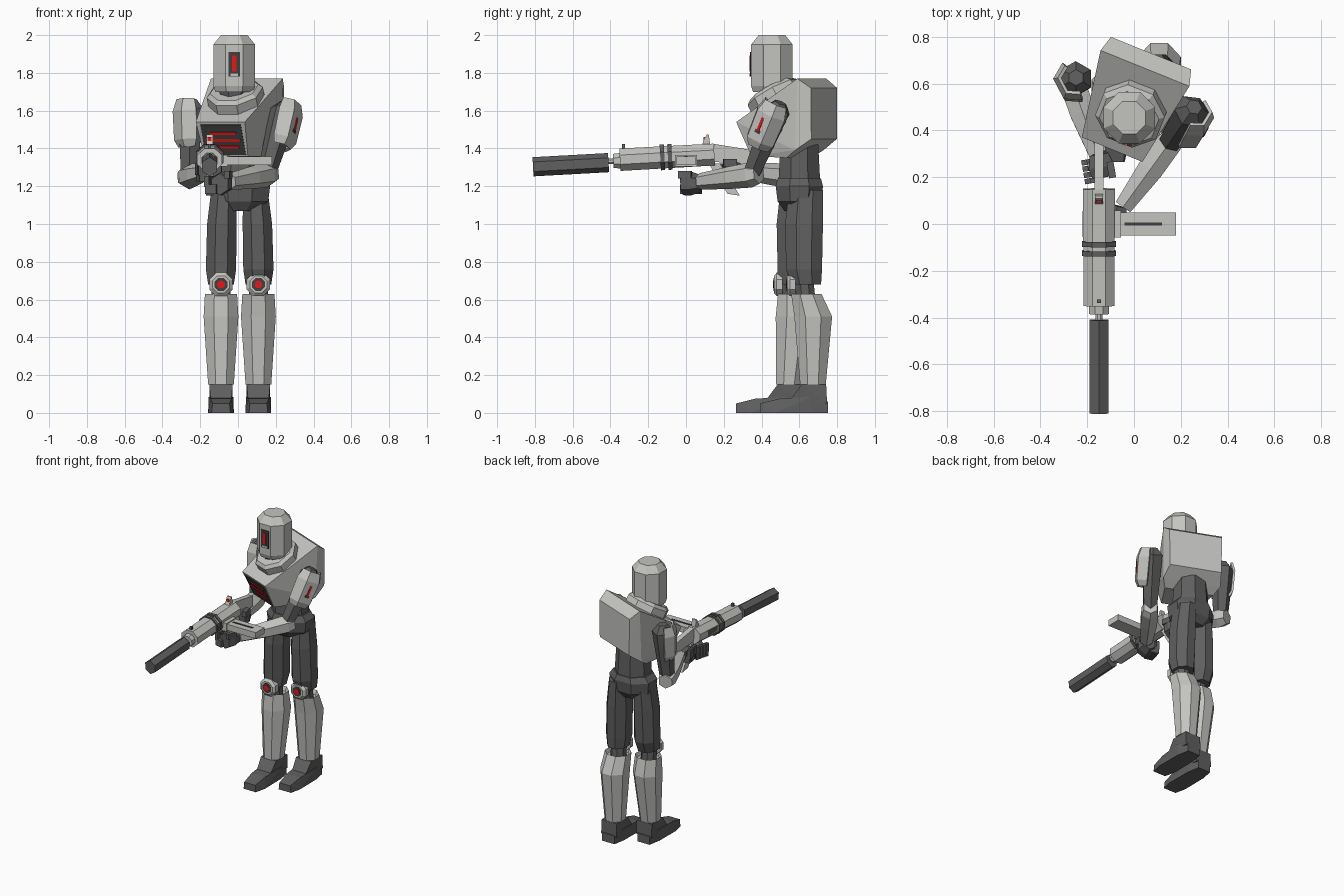
import bpy, bmesh, math
from mathutils import Vector, Matrix

if "Cube" in bpy.data.objects:
    bpy.data.objects.remove(bpy.data.objects["Cube"])


def material(name, col):
    m = bpy.data.materials.new(name)
    m.diffuse_color = (*col, 1)
    m.use_nodes = True
    m.node_tree.nodes["Principled BSDF"].inputs["Base Color"].default_value = m.diffuse_color
    return m


LIGHT = material("light_grey", (0.55, 0.55, 0.53))
DARK = material("dark_grey", (0.115, 0.115, 0.115))
BLACK = material("slot_grey", (0.05, 0.05, 0.05))
RED = material("red", (0.75, 0.01, 0.01))


def finish(name, bm, mat):
    bmesh.ops.recalc_face_normals(bm, faces=bm.faces)
    me = bpy.data.meshes.new(name)
    bm.to_mesh(me)
    bm.free()
    me.materials.append(mat)
    ob = bpy.data.objects.new(name, me)
    bpy.context.collection.objects.link(ob)
    return ob


def hull(name, pts, mat):
    """Convex solid around a few corner points."""
    bm = bmesh.new()
    for p in pts:
        bm.verts.new(p)
    bmesh.ops.convex_hull(bm, input=bm.verts)
    bmesh.ops.dissolve_limit(bm, angle_limit=0.02, verts=bm.verts, edges=bm.edges)
    return finish(name, bm, mat)


def box(name, c, s, mat, rot=Matrix.Identity(3)):
    return hull(name, [Vector(c) + rot @ Vector((i * s[0] / 2, j * s[1] / 2, k * s[2] / 2))
                       for i in (-1, 1) for j in (-1, 1) for k in (-1, 1)], mat)


def frame(w):
    w = Vector(w).normalized()
    u = Vector((1, 0, 0)) if abs(w.z) > 0.9 else w.cross(Vector((0, 0, 1))).normalized()
    u = (u - w * u.dot(w)).normalized()
    return u, w.cross(u), w


def tube(name, rings, mat, n=8, axis=None):
    """Faceted loft through rings (x, y, z, half width, half depth)."""
    u, v, w = frame(axis or Vector(rings[-1][:3]) - Vector(rings[0][:3]))
    bm, loops = bmesh.new(), []
    for x, y, z, a, b in rings:
        loop = []
        for i in range(n):
            t = math.tau * (i + 0.5) / n
            k = 1 / math.cos(math.pi / n)
            loop.append(bm.verts.new(Vector((x, y, z)) + u * a * k * math.cos(t) + v * b * k * math.sin(t)))
        loops.append(loop)
    for p, q in zip(loops, loops[1:]):
        for i in range(n):
            bm.faces.new((p[i], p[(i + 1) % n], q[(i + 1) % n], q[i]))
    bm.faces.new(loops[0])
    bm.faces.new(loops[-1])
    return finish(name, bm, mat)


UP = (0, 0, 1)

# head with visor
HX, HY = -0.02, 0.455
tube("head", [(HX, HY, 1.70, 0.10, 0.10), (HX, HY, 1.73, 0.11, 0.11),
              (HX, HY, 1.95, 0.11, 0.11), (HX, HY, 2.0, 0.07, 0.07)], LIGHT, axis=UP)
box("visor_slot", (HX, 0.344, 1.845), (0.062, 0.008, 0.13), BLACK)
box("visor_light", (HX, 0.340, 1.85), (0.022, 0.008, 0.085), RED)
box("visor_sill", (HX, 0.340, 1.79), (0.04, 0.008, 0.016), LIGHT)
tube("neck", [(-0.01, 0.48, 1.6, 0.08, 0.08), (HX, HY, 1.74, 0.08, 0.08)], DARK, axis=UP)
n = Vector((-0.18, -0.46, 0.87))
rings = []
for h, r in ((-0.03, 0.14), (0.03, 0.14), (0.05, 0.12)):
    p = Vector((-0.012, 0.475, 1.67)) + n * h
    rings.append((p.x, p.y, p.z, r, r))
tube("collar", rings, LIGHT, axis=n)


# torso, turned to one side
TURN = Matrix.Rotation(math.radians(-22), 3, 'Z')


def chest(u, v, z):
    return Vector((0, 0.55, 0)) + TURN @ Vector((u, v, z))


profile = [(-0.25, 1.54, 0.14), (-0.17, 1.36, 0.125), (0.05, 1.35, 0.17), (0.11, 1.39, 0.20),
           (0.195, 1.45, 0.18), (0.195, 1.72, 0.185), (0.125, 1.77, 0.205)]
hull("torso", [chest(s * w, v, z) for v, z, w in profile for s in (-1, 1)], LIGHT)


def chest_plate(name, t0, t1, u0, u1, thick, mat):
    pts = []
    for t in (t0, t1):
        for u in (u0, u1):
            for d in (-0.002, thick):
                pts.append(chest(u, -0.25 + 0.08 * t - 0.914 * d, 1.54 - 0.18 * t - 0.406 * d))
    hull(name, pts, mat)


chest_plate("chest_grille", 0.08, 0.96, -0.115, 0.115, 0.003, BLACK)
for i, (t, a, b) in enumerate(((0.33, -0.07, 0.08), (0.53, -0.10, 0.10), (0.73, -0.05, 0.085))):
    chest_plate(f"chest_light_{i}", t - 0.04, t + 0.04, a, b, 0.007, RED)

# waist and pelvis
tube("waist", [(0.01, 0.60, 1.42, 0.11, 0.10), (0.01, 0.60, 1.23, 0.12, 0.11)], DARK, axis=UP)
tube("pelvis", [(0.01, 0.60, 1.07, 0.08, 0.08), (0.01, 0.60, 1.12, 0.15, 0.115),
                (0.01, 0.60, 1.20, 0.16, 0.125), (0.01, 0.60, 1.24, 0.13, 0.115)], DARK, axis=UP)

# legs: side, centre x, thigh y, knee y, ankle y
for side, x, ty, ky, ay in (("right", -0.09, 0.58, 0.555, 0.545), ("left", 0.108, 0.625, 0.625, 0.672)):
    tube(side + "_thigh", [(x * 0.85, ty + 0.01, 1.18, 0.065, 0.09), (x * 0.95, ty, 1.0, 0.078, 0.10),
                           (x, ty, 0.76, 0.08, 0.095), (x, ky + 0.01, 0.68, 0.068, 0.08)], DARK, axis=UP)
    tube(side + "_knee_joint", [(x, ky, 0.70, 0.05, 0.05), (x, ky + 0.01, 0.60, 0.05, 0.05)], DARK, axis=UP)
    tube(side + "_shin", [(x, ky + 0.01, 0.60, 0.075, 0.07), (x, ky + 0.012, 0.63, 0.085, 0.08),
                          (x, ky * 0.5 + ay * 0.5 + 0.025, 0.51, 0.092, 0.10),
                          (x, ay, 0.15, 0.068, 0.068)], LIGHT, axis=UP)
    k = ky - 0.075
    tube(side + "_knee_cap", [(x, k + 0.03, 0.68, 0.062, 0.062), (x, k, 0.68, 0.062, 0.062),
                              (x, k - 0.015, 0.68, 0.045, 0.045)], LIGHT)
    for part, r, d, m in (("socket", 0.034, 0.017, BLACK), ("light", 0.02, 0.020, RED)):
        tube(f"{side}_knee_{part}", [(x, k, 0.68, r, r), (x, k - d, 0.68, r, r)], m)
    toe = ay - 0.28
    hull(side + "_foot", [(x + s * w, toe + y, z) for s in (-1, 1) for y, z, w in
         ((0, 0, 0.05), (0, 0.05, 0.045), (0.08, 0, 0.068), (0.10, 0.075, 0.055), (0.27, 0.085, 0.066),
          (0.27, 0, 0.066), (0.36, 0, 0.05), (0.36, 0.06, 0.05))], DARK)
    hull(side + "_ankle", [(x + s * w, ay + y, z) for s in (-1, 1) for y, z, w in
         ((-0.12, 0.07, 0.055), (0.075, 0.05, 0.062), (-0.06, 0.15, 0.062), (0.07, 0.15, 0.062))], DARK)


# arms
def pad(name, top, bottom, out, r):
    """Bent shoulder plate around the upper arm."""
    a, b, out = Vector(top), Vector(bottom), Vector(out).normalized()
    w = (b - a).normalized()
    out = (out - w * out.dot(w)).normalized()
    side = w.cross(out)
    bm, rows = bmesh.new(), []
    for t, k in ((0, 0.75), (0.25, 1), (0.85, 0.95), (1, 0.7)):
        rows.append([bm.verts.new(a.lerp(b, t) + out * r * k * math.cos(q) + side * r * k * math.sin(q))
                     for q in map(math.radians, (-85, -32, 32, 85))])
    for p, q in zip(rows, rows[1:]):
        for i in range(3):
            bm.faces.new((p[i], p[i + 1], q[i + 1], q[i]))
    ob = finish(name, bm, LIGHT)
    mod = ob.modifiers.new("thickness", 'SOLIDIFY')
    mod.thickness = 0.015
    mod.offset = 0
    return a.lerp(b, 0.5) + out * r * 0.85, Matrix((side, out, w)).transposed()


def arm(side, shoulder, elbow, wrist):
    s, e, h = Vector(shoulder), Vector(elbow), Vector(wrist)
    d, f = (e - s).normalized(), (h - e).normalized()
    tube(side + "_upper_arm", [(*(s - d * 0.07), 0.03, 0.03), (*(s - d * 0.02), 0.065, 0.065),
                               (*(s + d * 0.08), 0.06, 0.06), (*e, 0.042, 0.042)], DARK, n=6)
    tube(side + "_forearm", [(*(e - f * 0.05), 0.045, 0.045), (*e, 0.055, 0.058),
                             (*e.lerp(h, 0.4), 0.055, 0.052), (*h, 0.038, 0.038)], LIGHT, n=6)


arm("right", (-0.25, 0.62, 1.59), (-0.26, 0.59, 1.25), (-0.155, 0.30, 1.28))
arm("left", (0.24, 0.475, 1.58), (0.15, 0.345, 1.26), (-0.045, 0.075, 1.225))
pad("right_shoulder_pad", (-0.255, 0.62, 1.66), (-0.25, 0.60, 1.41), (-0.85, -0.45, 0), 0.085)
c, rot = pad("left_shoulder_pad", (0.265, 0.48, 1.64), (0.215, 0.385, 1.41), (0.85, -0.35, 0.3), 0.085)
box("shoulder_slot", c, (0.035, 0.008, 0.10), BLACK, rot)
box("shoulder_light", c + rot @ Vector((0, 0.004, 0)), (0.015, 0.008, 0.075), RED, rot)


# hands with curled fingers
def hand(side, c, turn):
    rot = Matrix.Rotation(math.radians(turn), 3, 'Z')
    c = Vector(c)
    tube(side + "_palm", [(*(c + rot @ Vector((0, 0.055, 0))), 0.04, 0.04), (*c, 0.055, 0.055),
                          (*(c + rot @ Vector((0, -0.045, -0.005))), 0.045, 0.05)], DARK, n=6)
    for i in range(4):
        y = 0.03 - 0.027 * i
        box(f"{side}_finger_{i}", c + rot @ Vector((-0.045, y, -0.03)), (0.06, 0.023, 0.05), DARK, rot)
        box(f"{side}_fingertip_{i}", c + rot @ Vector((-0.068, y, 0.01)), (0.025, 0.023, 0.06), DARK, rot)
    box(side + "_thumb", c + rot @ Vector((0.04, -0.02, 0.045)), (0.03, 0.07, 0.04), DARK, rot)


hand("left", (-0.085, 0.025, 1.215), -15)
hand("right", (-0.14, 0.245, 1.28), 10)

# rifle along the front axis, muzzle slightly low
GX = -0.15


def gz(y):
    return 1.365 + 0.055 * (y - 0.1)


def gun_tube(name, stations, mat, n=8, dz=0):
    tube(name, [(GX, y, gz(y) + dz, r, r * k) for y, r, k in stations], mat, n)


gun_tube("silencer", [(-0.41, 0.04, 1.1), (-0.81, 0.04, 1.1)], DARK, 6, -0.012)
gun_tube("barrel", [(-0.30, 0.015, 1), (-0.43, 0.015, 1)], LIGHT, 8, -0.005)
gun_tube("muzzle_ring", [(-0.33, 0.042, 1), (-0.385, 0.042, 0.9)], LIGHT, 8, -0.005)
gun_tube("receiver", [(0.15, 0.068, 0.85), (-0.35, 0.066, 0.9)], LIGHT)
for i, y in enumerate((-0.085, -0.125)):
    gun_tube(f"band_{i}", [(y + 0.011, 0.073, 0.93), (y - 0.011, 0.073, 0.93)], DARK)
hull("stock", [(GX + s * 0.019, y, z) for s in (-1, 1) for y, z in
               ((0.14, 1.425), (0.14, 1.33), (0.36, 1.39), (0.36, 1.31))], LIGHT)
hull("grip", [(GX + s * 0.02, y, z) for s in (-1, 1) for y, z in
              ((0.12, 1.32), (0.18, 1.32), (0.22, 1.16), (0.285, 1.15))], LIGHT)
box("magazine", (0.05, 0.0, 1.335), (0.26, 0.10, 0.045), LIGHT)
box("magazine_socket", (-0.075, 0.0, 1.335), (0.04, 0.115, 0.06), LIGHT)
box("magazine_slot", (0.04, 0.0, 1.358), (0.16, 0.014, 0.006), BLACK)
box("ejection_port", (-0.216, 0.0, 1.362), (0.008, 0.11, 0.035), DARK)
hull("rear_sight", [(GX + s * 0.017, y, z) for s in (-1, 1) for y, z in
                    ((0.08, 1.41), (0.13, 1.41), (0.095, 1.44), (0.12, 1.475), (0.11, 1.475))], LIGHT)
box("sight_light", (GX, 0.097, 1.45), (0.022, 0.008, 0.02), RED)
box("front_sight", (GX, -0.33, 1.41), (0.016, 0.016, 0.025), DARK)
